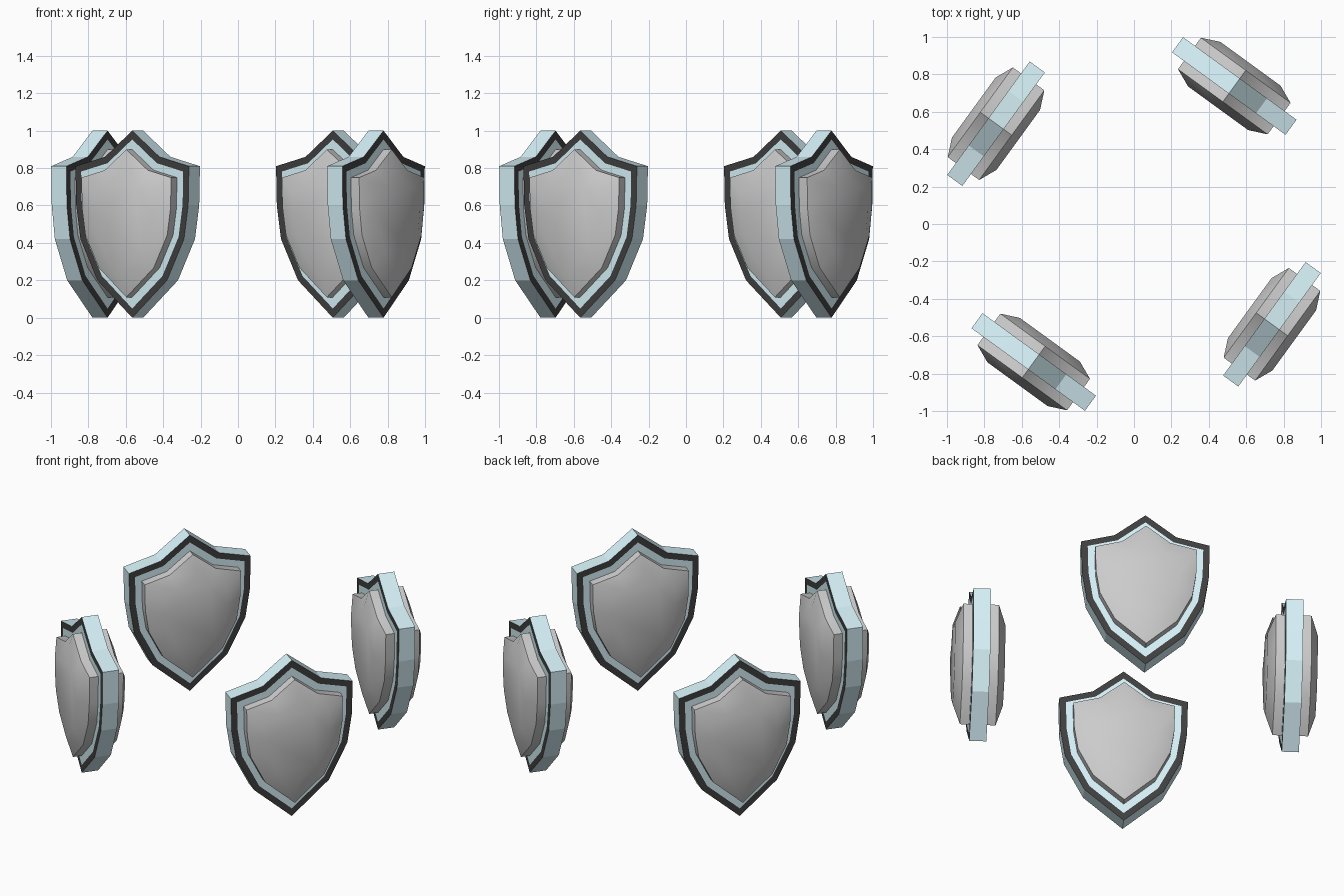
import bpy, bmesh, math
from mathutils import Matrix

if "Cube" in bpy.data.objects:
    bpy.data.objects.remove(bpy.data.objects["Cube"])

RADIUS = 0.912
ANGLE = math.atan2(-0.809, -0.588)      # direction the first shield faces

# Right half of the shield outline (u, z), from peak to tip
HALF = [(0, 1.0), (0.18, 0.86), (0.375, 0.81), (0.37, 0.6),
        (0.342, 0.42), (0.23, 0.2), (0, 0)]
OUTLINE = HALF + [(-u, z) for u, z in HALF[-2:0:-1]]


def material(name, rgb):
    m = bpy.data.materials.new(name)
    m.diffuse_color = (*rgb, 1)
    m.use_nodes = True
    m.node_tree.nodes["Principled BSDF"].inputs["Base Color"].default_value = m.diffuse_color
    return m


blue = material("light_blue", (0.67, 0.88, 0.935))
black = material("black", (0.05, 0.05, 0.05))


def scaled(points, s, centre=0.52):
    return [(u * s, centre + (z - centre) * s) for u, z in points]


def loft(bm, layers):
    """Join outlines placed at depths along the facing axis; return the two caps."""
    rings = [[bm.verts.new((d, u, z)) for u, z in pts] for pts, d in layers]
    n = len(rings[0])
    for a, b in zip(rings, rings[1:]):
        for i in range(n):
            j = (i + 1) % n
            bm.faces.new((a[i], a[j], b[j], b[i]))
    caps = [bm.faces.new(rings[0]), bm.faces.new(rings[-1])]
    bmesh.ops.recalc_face_normals(bm, faces=bm.faces[:])
    return caps


def finish(bm, name, mats, matrix, smooth=False):
    me = bpy.data.meshes.new(name)
    bm.to_mesh(me)
    bm.free()
    for m in mats:
        me.materials.append(m)
    ob = bpy.data.objects.new(name, me)
    bpy.context.collection.objects.link(ob)
    ob.matrix_world = matrix
    if smooth:
        bpy.ops.object.select_all(action='DESELECT')
        ob.select_set(True)
        bpy.context.view_layer.objects.active = ob
        bpy.ops.object.shade_smooth_by_angle(angle=math.radians(32))


for k in range(4):
    place = Matrix.Rotation(ANGLE + k * math.pi / 2, 4, 'Z') @ Matrix.Translation((RADIUS, 0, 0))

    # Blue body with a black border on both faces
    bm = bmesh.new()
    caps = loft(bm, [(OUTLINE, -0.05), (OUTLINE, 0.05)])
    for cap in caps:
        ring = bmesh.ops.inset_region(bm, faces=[cap], thickness=0.037, use_even_offset=True)
        for f in ring["faces"]:
            f.material_index = 1
    finish(bm, f"shield_body_{k + 1}", [blue, black], place)

    # Grey domed plate standing proud on both faces
    rim, top = scaled(OUTLINE, 0.79), scaled(OUTLINE, 0.53)
    bm = bmesh.new()
    loft(bm, [(top, -0.147), (rim, -0.104), (rim, 0.104), (top, 0.147)])
    finish(bm, f"shield_plate_{k + 1}", [], place, smooth=True)
